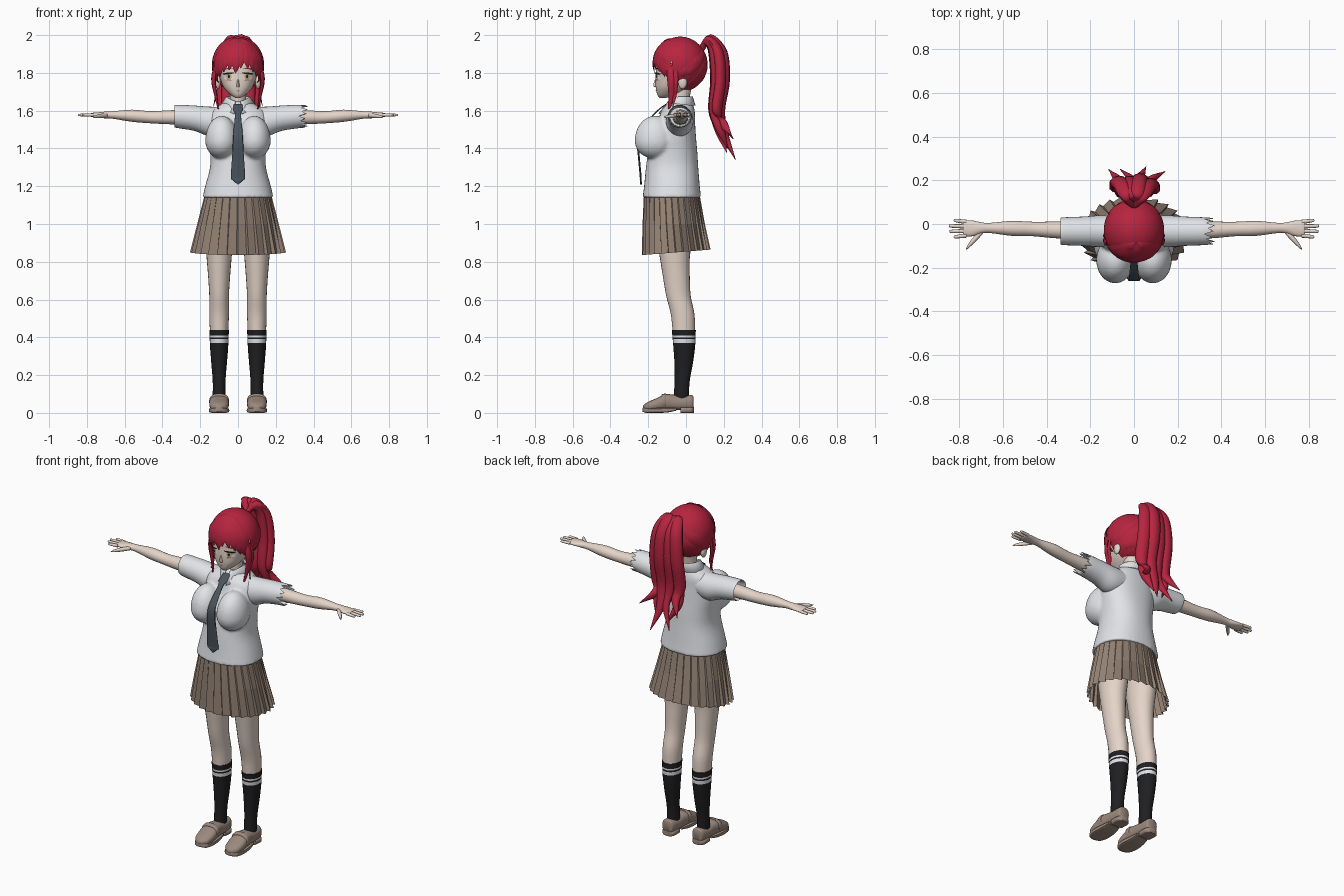
import bpy, bmesh, math, random
from math import sin, cos, radians, pi
from mathutils import Vector
from mathutils.bvhtree import BVHTree

random.seed(4)
if "Cube" in bpy.data.objects:
    bpy.data.objects.remove(bpy.data.objects["Cube"])


def material(name, r, g, b):
    m = bpy.data.materials.new(name)
    m.use_nodes = True
    m.diffuse_color = (r, g, b, 1)
    node = next(x for x in m.node_tree.nodes if x.type == 'BSDF_PRINCIPLED')
    node.inputs["Base Color"].default_value = (r, g, b, 1)
    return m


SKIN = material("skin", .78, .66, .58)
WHITE = material("shirt white", .76, .78, .81)
RED = material("hair red", .47, .018, .05)
BROWN = material("skirt brown", .30, .225, .175)
SLATE = material("tie slate", .07, .09, .11)
BLACK = material("sock black", .014, .014, .016)
TAN = material("shoe tan", .33, .25, .205)
GOLD = material("iris gold", .55, .42, .16)
ROSE = material("lip rose", .45, .2, .17)


def finish(name, bm, *mats, smooth=True):
    bmesh.ops.recalc_face_normals(bm, faces=bm.faces)
    me = bpy.data.meshes.new(name)
    bm.to_mesh(me)
    bm.free()
    ob = bpy.data.objects.new(name, me)
    bpy.context.collection.objects.link(ob)
    for m in mats:
        me.materials.append(m)
    ob["smooth"] = smooth
    return ob


def skin_rings(bm, rings, n, sub, p):
    """Smooth tube through rings given as (centre, half axis, half axis)."""
    f = [Vector([*c, *u, *v]) for c, u, v in rings]
    f = [2 * f[0] - f[1]] + f + [2 * f[-1] - f[-2]]
    rows = []
    for i in range(1, len(f) - 2):
        a, b, c, d = f[i - 1:i + 3]
        for j in range(sub):
            t = j / sub
            rows.append(b + (c - a) * (t / 2) + (2 * a - 5 * b + 4 * c - d) * (t * t / 2)
                        + (3 * b - a - 3 * c + d) * (t ** 3 / 2))
    rows.append(f[-2])
    power = lambda q: math.copysign(abs(q) ** p, q)
    grid = []
    for r in rows:
        c, u, v = Vector(r[0:3]), Vector(r[3:6]), Vector(r[6:9])
        grid.append([bm.verts.new(c + u * power(cos(2 * pi * k / n)) + v * power(sin(2 * pi * k / n)))
                     for k in range(n)])
    for a, b in zip(grid, grid[1:]):
        for k in range(n):
            bm.faces.new((a[k], a[(k + 1) % n], b[(k + 1) % n], b[k]))
    bm.faces.new(grid[0])
    bm.faces.new(grid[-1])


def loft(name, rings, *mats, n=20, sub=4, p=1.0):
    bm = bmesh.new()
    skin_rings(bm, rings, n, sub, p)
    return finish(name, bm, *mats)


# Ring helpers: stacked along z, along x, along y
def zr(z, w, front, back, x=0):
    return (x, (front + back) / 2, z), (w, 0, 0), (0, (back - front) / 2, 0)


def xr(x, y, ry, z, rz):
    return (x, y, z), (0, ry, 0), (0, 0, rz)


def yr(y, x, w, low, high):
    return (x, y, (low + high) / 2), (w, 0, 0), (0, 0, (high - low) / 2)


HEAD, SIZE = Vector((0, -.03, 1.845)), Vector((.138, .142, .147))


def strand(name, pts, widths, mat=RED, thick=.4, n=8, sub=4):
    """Tapered lock whose flat side faces away from the head."""
    pts, rings = [Vector(q) for q in pts], []
    for i, q in enumerate(pts):
        t = (pts[min(i + 1, len(pts) - 1)] - pts[max(i - 1, 0)]).normalized()
        side = t.cross(q - HEAD).normalized()
        rings.append((q, side * widths[i], side.cross(t) * widths[i] * thick))
    return loft(name, rings, mat, n=n, sub=sub)


def ball(bm, centre, size, u=24, v=16):
    vs = bmesh.ops.create_uvsphere(bm, u_segments=u, v_segments=v, radius=1)["verts"]
    for q in vs:
        q.co = Vector(centre) + q.co * Vector(size)
    return vs


# Head, neck, nose and ears
head = loft("head", [zr(*r) for r in (
    (1.668, .014, -.14, -.105), (1.685, .042, -.152, -.04), (1.72, .074, -.16, .01),
    (1.76, .092, -.162, .05), (1.80, .104, -.16, .07), (1.86, .115, -.155, .08),
    (1.92, .098, -.13, .07), (1.96, .05, -.08, .02))], SKIN, n=32, p=.85)
loft("neck", [zr(1.56, .055, -.08, .025), zr(1.63, .043, -.075, .015), zr(1.73, .045, -.08, .03)], SKIN)
loft("nose", [zr(1.725, .008, -.168, -.15), zr(1.735, .008, -.173, -.15), zr(1.765, .004, -.165, -.15)], SKIN, n=8)
for s in (-1, 1):
    bm = bmesh.new()
    ball(bm, (s * .106, -.018, 1.75), (.014, .024, .036), 12, 8)
    finish("ear", bm, SKIN)

# Painted face details laid on the head surface
tree = BVHTree.FromPolygons([v.co.copy() for v in head.data.vertices],
                            [list(f.vertices) for f in head.data.polygons])


def plate(name, x, z, rx, rz, lift, mat, tilt=0):
    bm = bmesh.new()

    def put(px, pz):
        hit = tree.ray_cast(Vector((px, -1, pz)), Vector((0, 1, 0)))[0]
        return bm.verts.new(hit - Vector((0, lift, 0)))
    mid = put(x, z)
    rim = [put(x + rx * cos(k * pi / 10), z + rz * sin(k * pi / 10) + tilt * rx * cos(k * pi / 10))
           for k in range(20)]
    for k in range(20):
        bm.faces.new((mid, rim[k - 1], rim[k]))
    finish(name, bm, mat, smooth=False)


for s in (-1, 1):
    plate("eye_white", s * .05, 1.78, .026, .018, .002, WHITE)
    plate("iris", s * .048, 1.78, .014, .017, .004, GOLD)
    plate("pupil", s * .048, 1.781, .006, .009, .006, BLACK)
    plate("lash", s * .051, 1.797, .029, .005, .007, BLACK, -s * .12)
    plate("lower_lash", s * .052, 1.762, .017, .0018, .004, ROSE)
    plate("eyebrow", s * .05, 1.823, .026, .003, .004, RED, -s * .1)
plate("mouth", 0, 1.705, .011, .0025, .003, ROSE)

# Hair cap, open over the face
bm = bmesh.new()
ball(bm, HEAD, SIZE, 40, 28)
gone = []
for f in bm.faces:
    c = f.calc_center_median()
    line = 1.715 + .145 * min(1, max(0, (-.03 - c.y) / .05))
    if c.z < line:
        gone.append(f)
bmesh.ops.delete(bm, geom=gone, context='FACES')
finish("hair_cap", bm, RED)


def heading(a, e):
    a, e = radians(a), radians(e)
    return Vector((sin(a) * cos(e), -cos(a) * cos(e), sin(e)))


def head_lock(name, start, end, widths, k):
    dirs = [heading(*start).lerp(heading(*end), t).normalized() for t in (0, .25, .5, .75, 1)]
    strand(name, [HEAD + d * SIZE * k for d in dirs], widths, thick=.22)


# Fringe, and combed locks running back to the tie point
for a, e in ((-78, -42), (-64, -30), (-50, -26), (-35, -16), (-20, -12), (-6, -19), (6, -8),
             (22, -9), (37, -16), (51, -26), (64, -32), (78, -42)):
    head_lock("fringe_lock", (8, 66), (a, e), (.008, .022, .027, .02, .002), 1.01)
for i in range(16):
    a = 85 + i * 190 / 15
    head_lock("combed_lock", (a, -50 if abs(a - 180) < 75 else -25), (180, 33), (.012, .022, .024, .02, .01), .985)
for s in (-1, 1):
    strand("side_lock", [(s * .112, -.09, 1.85), (s * .13, -.082, 1.77), (s * .117, -.078, 1.68), (s * .1, -.095, 1.585)],
           (.014, .02, .016, .002), thick=.5)
    strand("thin_side_lock", [(s * .122, -.055, 1.83), (s * .134, -.055, 1.75), (s * .12, -.06, 1.68), (s * .13, -.07, 1.62)],
           (.012, .014, .01, .002), thick=.5)

# Ponytail: a fan of curling locks
for x, dy, end, curl in ((-.075, 0, 1.45, -.03), (-.05, -.035, 1.38, .04), (-.02, 0, 1.36, -.04), (.01, -.035, 1.42, .03),
                         (.03, .012, 1.34, .02), (.055, -.03, 1.4, -.02), (.08, -.01, 1.47, .05)):
    strand("ponytail_lock", [(0, .08, 1.925), (x * .4, .125 + dy * .4, 1.978 + dy * .4), (x * .8, .18 + dy, 1.91),
                             (x, .192 + dy, 1.76), (x * 1.05, .172 + dy * .8, 1.6),
                             (x * 1.1 - curl * .4, .2 + dy * .6, (1.6 + end) / 2), (x * 1.15 + curl, .25 + dy, end)],
           (.02, .03, .036, .038, .034, .026, .002), thick=.75, n=10, sub=5)

# Shirt body with bust, fused into one smooth surface
bm = bmesh.new()
skin_rings(bm, [zr(*r) for r in (
    (1.14, .188, -.23, .08), (1.20, .174, -.222, .073), (1.30, .148, -.212, .065), (1.38, .148, -.2, .06),
    (1.46, .158, -.175, .053), (1.54, .162, -.15, .048), (1.59, .15, -.135, .047),
    (1.625, .105, -.11, .04), (1.65, .062, -.085, .03))], 40, 4, .88)
for s in (-1, 1):
    for v in ball(bm, (s * .086, -.165, 1.44), (.087, .107, .095)):
        if v.co.z > 1.44:
            v.co.z += (v.co.z - 1.44) * .4
shirt = finish("shirt_body", bm, WHITE)
mod = shirt.modifiers.new("fuse", 'REMESH')
mod.mode, mod.voxel_size, mod.use_smooth_shade = 'VOXEL', .009, True
mod = shirt.modifiers.new("soften", 'SMOOTH')
mod.factor, mod.iterations = .5, 4

# Collar, open at the front
bm = bmesh.new()
rows = []
for k in range(25):
    a = radians(12 + k * 14)
    near = max(0, cos(a)) ** 2
    rows.append([bm.verts.new((sin(a) * w, -.03 - cos(a) * d, z)) for w, d, z in (
        (.054, .058, 1.66 - .02 * near), (.062, .066, 1.675 - .025 * near),
        (.095, .08 + .04 * near, 1.628 - .045 * near))])
for a, b in zip(rows, rows[1:]):
    for j in (0, 1):
        bm.faces.new((a[j], a[j + 1], b[j + 1], b[j]))
finish("collar", bm, WHITE).modifiers.new("cloth", 'SOLIDIFY').thickness = .006

# Necktie
loft("necktie", [zr(z, w, y - .005, y + .005) for z, w, y in (
    (1.635, .022, -.105), (1.605, .026, -.145), (1.585, .016, -.165), (1.5, .023, -.24), (1.44, .027, -.256),
    (1.36, .031, -.25), (1.25, .038, -.24), (1.235, .03, -.24), (1.21, .002, -.238))], SLATE, n=12, sub=3, p=.5)

# Sleeves, arms and hands
for s in (-1, 1):
    sleeve = loft("sleeve", [xr(s * x, y, ry, z, rz) for x, y, ry, z, rz in (
        (.06, -.035, .07, 1.55, .07), (.15, -.033, .073, 1.543, .078), (.23, -.033, .067, 1.56, .067),
        (.325, -.033, .063, 1.57, .061), (.328, -.033, .057, 1.57, .055), (.25, -.033, .052, 1.568, .05))],
        WHITE, n=28)
    if s > 0:  # frayed cuff
        for i, v in enumerate(sleeve.data.vertices):
            if v.co.x > .315:
                v.co.x += .012 + (.014 if i % 2 else -.018) * (1 + (i % 28) % 3) / 2
    loft("arm", [xr(s * x, y, ry, z, rz) for x, y, ry, z, rz in (
        (.2, -.03, .042, 1.565, .042), (.36, -.027, .038, 1.565, .037), (.46, -.023, .033, 1.565, .032),
        (.56, -.02, .034, 1.573, .032), (.66, -.018, .023, 1.577, .02), (.7, -.018, .026, 1.577, .018),
        (.74, -.02, .036, 1.577, .014), (.775, -.02, .035, 1.577, .011), (.782, -.02, .03, 1.577, .006))], SKIN)
    for i, tip in enumerate((.825, .847, .845, .825)):
        y = .01 - i * .021
        loft("finger", [xr(s * x, y + k, r, 1.577, r * .9) for x, k, r in (
            (.765, 0, .0095), ((.765 + tip) / 2, .003 - i * .002, .009), (tip - .006, .006 - i * .004, .007),
            (tip, .006 - i * .004, .002))], SKIN, n=10, sub=3)
    loft("thumb", [xr(s * x, y, r, z, r * .75) for x, y, r, z in (
        (.69, -.03, .014, 1.575), (.725, -.065, .016, 1.572), (.755, -.098, .011, 1.568), (.768, -.115, .003, 1.566))],
        SKIN, n=10)

# Pleated skirt
bm = bmesh.new()
pleats, grid = 28, []
for z, w, front, back, depth in ((1.18, .168, -.205, .065, .01), (1.14, .18, -.224, .075, .02),
                                 (1.0, .216, -.23, .1, .05), (.85, .254, -.234, .13, .08)):
    row = []
    for k in range(pleats):
        for part, r in ((0, 1), (.86, 1 - depth)):
            a = 2 * pi * (k + part) / pleats
            y = (front + back) / 2 + sin(a) * r * (back - front) / 2
            row.append(bm.verts.new((cos(a) * r * w, y, z + (y + .05) * .08 * (z < .9))))
    grid.append(row)
for a, b in zip(grid, grid[1:]):
    for k in range(2 * pleats):
        bm.faces.new((a[k - 1], a[k], b[k], b[k - 1]))
finish("pleated_skirt", bm, BROWN, smooth=False)

# Legs, striped socks and loafers
for s in (-1, 1):
    x = s * .1
    loft("leg", [zr(z, w, f, b, x) for z, w, f, b in (
        (1.05, .078, -.165, .045), (.93, .074, -.155, .035), (.82, .066, -.138, .02), (.72, .058, -.122, .02),
        (.62, .052, -.105, .025), (.52, .052, -.08, .045), (.42, .048, -.07, .048))], SKIN, n=24)
    sock = loft("sock", [zr(z, w, f, b, x) for z, w, f, b in (
        (.44, .052, -.075, .052), (.35, .048, -.067, .048), (.26, .041, -.061, .036),
        (.17, .034, -.06, .02), (.08, .034, -.066, .014))], BLACK, WHITE, n=24, sub=9)
    for f in sock.data.polygons:
        if len(f.vertices) == 4:
            f.material_index = int(.37 < f.center.z < .39 or .4 < f.center.z < .41)
    loft("loafer", [yr(y, x, w, a, b) for y, w, a, b in (
        (.04, .022, .02, .085), (.03, .036, .015, .094), (-.02, .042, .015, .09), (-.07, .044, .015, .097),
        (-.11, .049, .015, .098), (-.16, .052, .012, .076), (-.205, .042, .01, .056), (-.228, .014, .012, .038))],
        TAN, n=24, p=.8)
    loft("loafer_strap", [yr(y, x, w, .02, h) for y, w, h in (
        (-.105, .048, .099), (-.108, .052, .103), (-.128, .053, .098), (-.131, .049, .09))], TAN, n=24, sub=2, p=.8)
    loft("sole", [yr(y, x, w, a, .026) for y, w, a in (
        (-.23, .014, .006), (-.21, .042, 0), (-.16, .054, 0), (-.1, .05, .002), (-.05, .041, .012))],
        TAN, n=16, p=.4)
    loft("heel", [yr(y, x, w, 0, .03) for y, w in ((-.03, .04), (.01, .042), (.03, .037), (.042, .022))],
         TAN, n=16, p=.4)

# Smooth shading with sharp edges kept
bpy.ops.object.select_all(action='DESELECT')
for ob in bpy.context.scene.objects:
    if ob.type == 'MESH' and ob.get("smooth"):
        ob.select_set(True)
        bpy.context.view_layer.objects.active = ob
bpy.ops.object.shade_smooth_by_angle(angle=radians(50))
